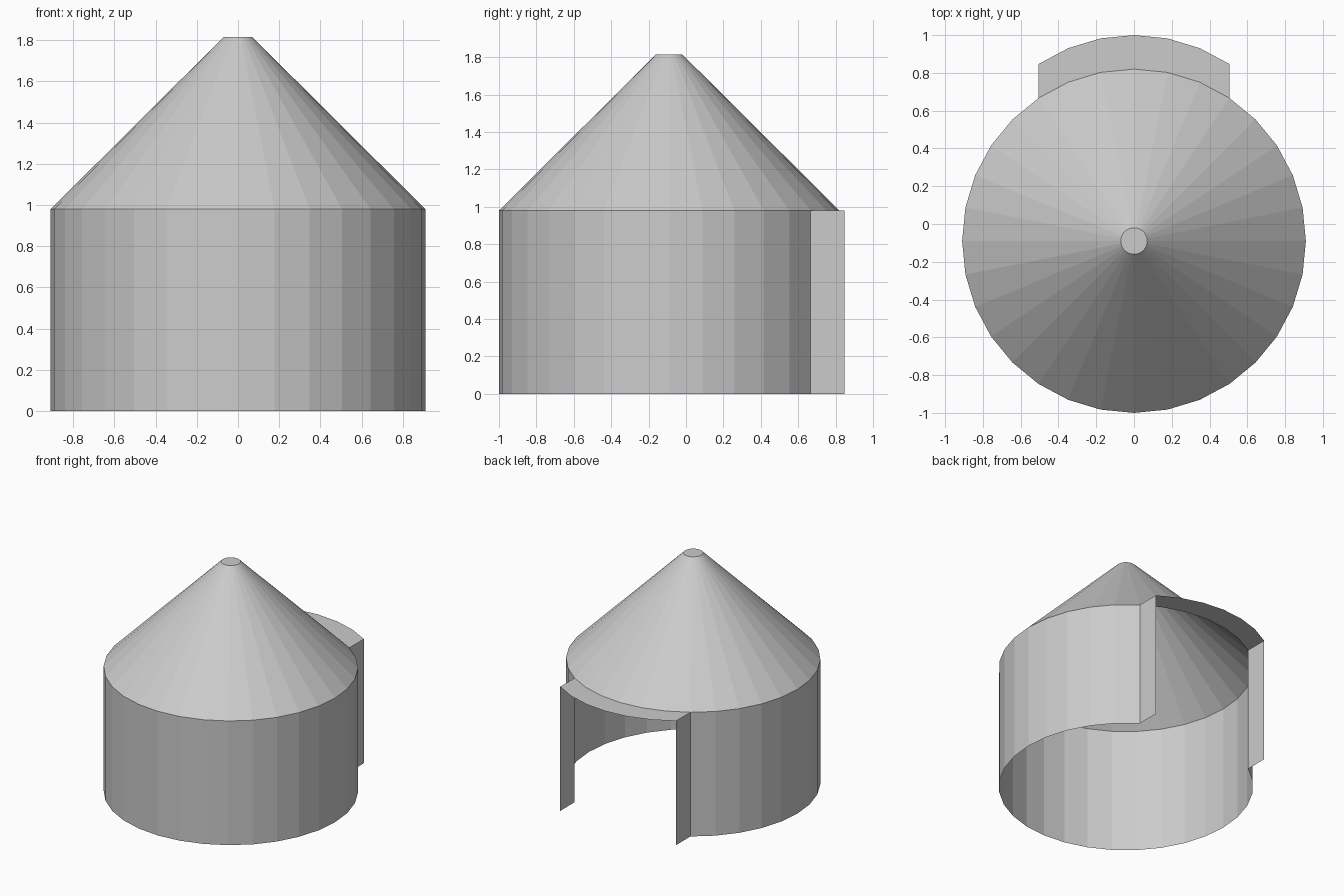
import bpy
from math import sin, cos, tau

if "Cube" in bpy.data.objects:
    bpy.data.objects.remove(bpy.data.objects["Cube"])

SIDES, RADIUS, CENTRE_Y = 32, 0.91, -0.09
EAVE, PEAK, TIP_RADIUS = 0.98, 1.815, 0.07
DOOR_HALF, PORCH_DEPTH = 3, 0.18   # half door width in wall segments


def ring_point(i, z, r=RADIUS, dy=0.0):
    """Point on the round plan; i = 0 is the back (+y)."""
    a = tau * i / SIDES
    return (r * sin(a), CENTRE_Y + r * cos(a) + dy, z)


def strip(lower, upper, start=0):
    """Quads joining two equally long rows of points."""
    n = len(lower)
    faces = [(start + i, start + i + 1, start + n + i + 1, start + n + i)
             for i in range(n - 1)]
    return lower + upper, faces


def make(name, verts, faces):
    mesh = bpy.data.meshes.new(name)
    mesh.from_pydata(verts, [], faces)
    mesh.update()
    obj = bpy.data.objects.new(name, mesh)
    bpy.context.collection.objects.link(obj)
    return obj


# Round wall, a single sheet left open at the back doorway
span = range(SIDES - DOOR_HALF, DOOR_HALF - 1, -1)
make("round_wall", *strip([ring_point(i, 0) for i in span],
                          [ring_point(i, EAVE) for i in span]))

# Conical roof with a small flat tip, open underneath
n = SIDES
eave = [ring_point(-i, EAVE) for i in range(n)]
tip = [ring_point(-i, PEAK, TIP_RADIUS) for i in range(n)]
sides = [(i, (i + 1) % n, n + (i + 1) % n, n + i) for i in range(n)]
make("conical_roof", eave + tip, sides + [tuple(range(n, 2 * n))])

# Flat porch roof following the wall's curve
arc = range(DOOR_HALF, -DOOR_HALF - 1, -1)
make("porch_roof", *strip([ring_point(i, EAVE) for i in arc],
                          [ring_point(i, EAVE, dy=PORCH_DEPTH) for i in arc]))

# Porch side walls
for name, i in (("porch_wall_right", DOOR_HALF), ("porch_wall_left", -DOOR_HALF)):
    rows = [[ring_point(i, z, dy=d) for d in (0, PORCH_DEPTH)] for z in (0, EAVE)]
    if i > 0:
        rows = [row for row in rows]
    else:
        rows = [row[::-1] for row in rows]
    make(name, *strip(*rows))
